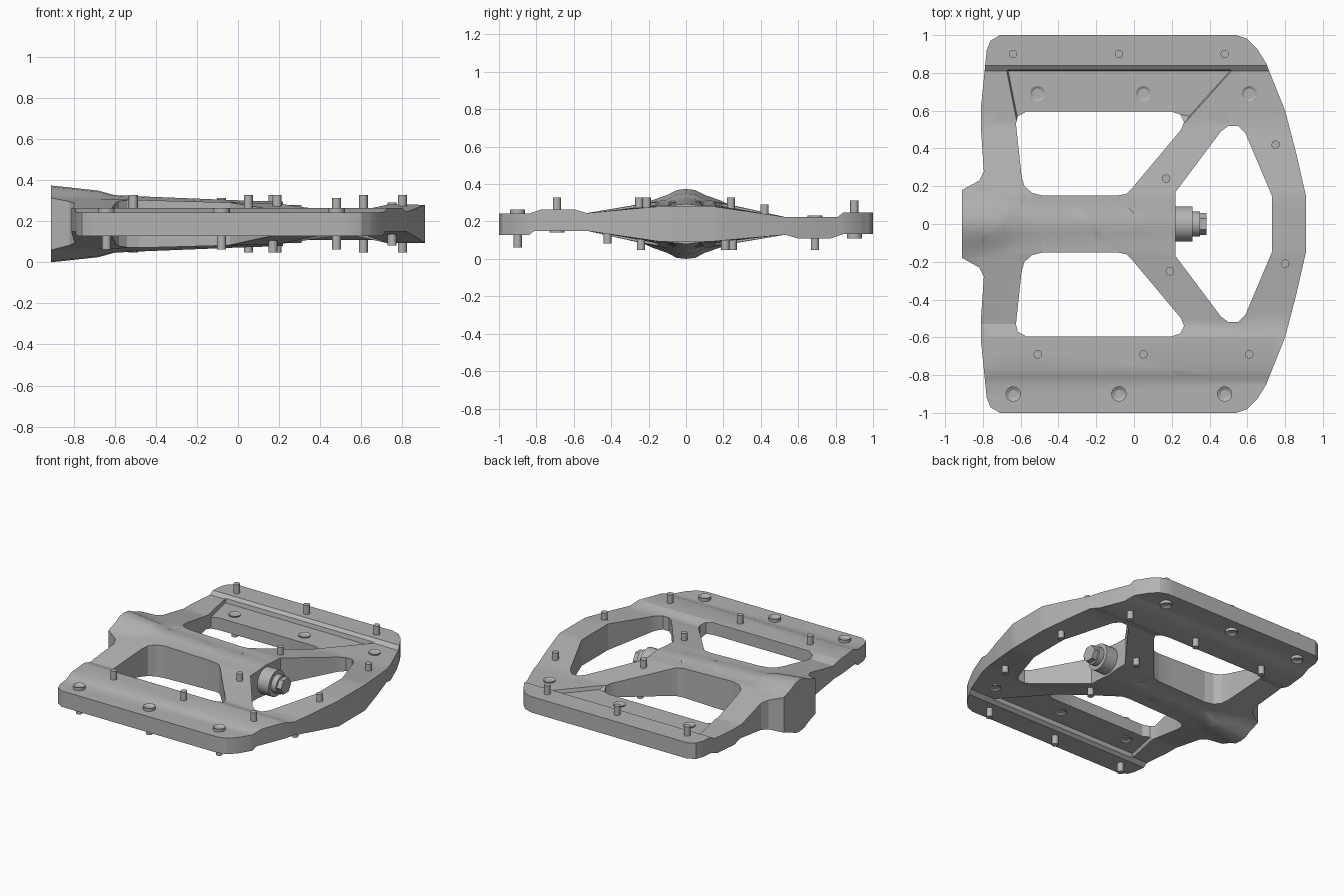
import bpy, bmesh
from math import pi
from mathutils import Matrix, Vector

cube = bpy.data.objects.get("Cube")
if cube:
    bpy.data.objects.remove(cube)

MID = 0.187  # height of the axle line

metal = bpy.data.materials.new("grey metal")
metal.use_nodes = True
metal.diffuse_color = (0.45, 0.45, 0.45, 1)
metal.node_tree.nodes["Principled BSDF"].inputs["Base Color"].default_value = metal.diffuse_color


def finish(bm, name, angle=0.5):
    bmesh.ops.recalc_face_normals(bm, faces=bm.faces[:])
    mesh = bpy.data.meshes.new(name)
    bm.to_mesh(mesh)
    bm.free()
    mesh.materials.append(metal)
    ob = bpy.data.objects.new(name, mesh)
    bpy.context.collection.objects.link(ob)
    bpy.ops.object.select_all(action="DESELECT")
    ob.select_set(True)
    bpy.context.view_layer.objects.active = ob
    bpy.ops.object.shade_smooth_by_angle(angle=angle)
    return ob


def lerp(table, t):
    """Piecewise linear lookup in a list of (position, value)."""
    if t <= table[0][0]:
        return table[0][1]
    for (a, u), (b, v) in zip(table, table[1:]):
        if t <= b:
            return u + (v - u) * (t - a) / (b - a)
    return table[-1][1]


# Plan shapes; the y > 0 half is listed and mirrored
half_outline = [(-.91, .18), (-.82, .23), (-.795, .28), (-.81, .5), (-.81, .62), (-.78, .92),
                (-.76, .97), (-.71, 1), (.54, 1), (.6, .98), (.65, .93), (.7, .85),
                (.8, .6), (.86, .37), (.91, .15)]
half_window = [(.22, .17), (.46, .49), (.5, .52), (.55, .52), (.59, .48), (.73, .15)]
side_window = [(-.625, .53), (-.615, .57), (-.57, .595), (.2, .595), (.245, .58), (.265, .54),
               (.25, .5), (-.01, .19), (-.04, .16), (-.09, .15), (-.48, .15), (-.54, .165),
               (-.58, .2), (-.595, .25)]


def flip(points):
    return [(x, -y) for x, y in reversed(points)]


loops = [half_outline + flip(half_outline), half_window + flip(half_window),
         side_window, flip(side_window)]

# Height tables: rail across y, barrel along x, and barrel across y
front_rail = [(.53, .058), (.6, .078), (.77, .078), (.84, .055), (1, .055)]
back_rail = [(.53, .037), (.81, .037), (.84, .06), (1, .06)]
ridge = [(-.91, .187), (-.68, .162), (-.6, .14), (-.45, .133), (0, .115), (.22, .108)]
crown = [(0, 0), (.05, .006), (.1, .032), (.18, .06)]


def left_edge(y):
    return -.62 - .2 * (y - .56)


def strut_edge(y):
    return .26 + .9 * (y - .53)


def top(x, y):
    """Height of the upper skin above the axle line."""
    a = abs(y)
    rail = back_rail if y > 0 else front_rail
    centre = lerp([(-.7, .122), (.2, .098), (.9, .093)], x)
    h = lerp([(.15, centre)] + rail, a)
    if .55 < y < .812 and left_edge(y) < x < strut_edge(y):
        h = .012  # sunken panel on the rail
    if x < .225 and a < .2:
        h = max(h, lerp(ridge, x) - lerp(crown, a))
    return h


# Body: fill the plan, slice it at every crease, then raise both skins
bm = bmesh.new()
for loop in loops:
    vs = [bm.verts.new((x, y, 0)) for x, y in loop]
    for a, b in zip(vs, vs[1:] + vs[:1]):
        bm.edges.new((a, b))
bmesh.ops.triangle_fill(bm, edges=bm.edges[:], normal=(0, 0, 1))


def cut(point, normal):
    bmesh.ops.bisect_plane(bm, geom=bm.verts[:] + bm.edges[:] + bm.faces[:], dist=1e-5,
                           plane_co=(*point, 0), plane_no=(*normal, 0))


creases = (.05, .1, .15, .18, .25, .35, .45, .53, .6, .77, .81, .816, .84)
for s in (1, -1):
    for y in creases:
        cut((0, s * y), (0, 1))
    for d in (-.004, .004):
        cut((left_edge(.6) + d, s * .6), (1, s * .2))
        cut((strut_edge(.6) + d, s * .6), (1, -s * .9))
cut((0, 0), (0, 1))
for x in (-.8, -.68, -.6, -.45, -.2, 0, .22, .228, .5, .73):
    cut((x, 0), (1, 0))
bmesh.ops.triangulate(bm, faces=bm.faces[:])

lower = {v: bm.verts.new((v.co.x, v.co.y, MID - top(v.co.x, -v.co.y))) for v in bm.verts[:]}
skin = bm.faces[:]
rim = [e for e in bm.edges if len(e.link_faces) == 1]
for f in skin:
    bm.faces.new([lower[v] for v in reversed(f.verts)])
for e in rim:
    a, b = e.verts
    bm.faces.new((a, b, lower[b], lower[a]))
for v in lower:
    v.co.z = MID + top(v.co.x, v.co.y)
finish(bm, "pedal_body", 0.4)


def cylinder(bm, centre, radius, length, sides, turn=Matrix()):
    m = Matrix.Translation(centre) @ turn
    return bmesh.ops.create_cone(bm, cap_ends=True, segments=sides, radius1=radius,
                                 radius2=radius, depth=length, matrix=m)["verts"]


# Axle stub with collar, washer and hexagonal nut
along_x = Matrix.Rotation(pi / 2, 4, "Y")
for name, x0, x1, r, sides in (("axle_collar", .2, .31, .093, 32),
                               ("axle_washer", .31, .35, .065, 32),
                               ("axle_nut", .35, .385, .058, 6)):
    bm = bmesh.new()
    cylinder(bm, ((x0 + x1) / 2, 0, MID), r, x1 - x0, sides, along_x)
    finish(bm, name)

# Grip pins: position, tip height above axle line, and whether a head shows
pins = [(x, .9, .125, True) for x in (-.64, -.08, .48)]
pins += [(x, -.69, .14, True) for x in (-.51, .05, .61)]
pins += [(.17, .24, .14, False), (.19, -.25, .14, False),
         (.75, .42, .105, False), (.8, -.21, .14, False)]


def make_pin(name, x, y, tip, head, under):
    bm = bmesh.new()
    cylinder(bm, (x, y, tip / 2), .022, tip, 16)
    if head:
        # Socket head on the opposite skin
        seat = -top(x, -y)
        proud = .022 if y > 0 else .008
        vs = cylinder(bm, (x, y, seat - proud / 2 + .01), .04, proud + .02, 24)
        faces = {f for v in vs for f in v.link_faces}
        cap = min(faces, key=lambda f: f.calc_center_median().z)
        bmesh.ops.inset_individual(bm, faces=[cap], thickness=.019)
        bmesh.ops.translate(bm, verts=cap.verts[:], vec=(0, 0, .012))
    if under:
        bmesh.ops.rotate(bm, verts=bm.verts[:], cent=(0, 0, 0),
                         matrix=Matrix.Rotation(pi, 3, "X"))
    bmesh.ops.translate(bm, verts=bm.verts[:], vec=Vector((0, 0, MID)))
    finish(bm, name)


for i, pin in enumerate(pins, 1):
    make_pin(f"upper_pin_{i}", *pin, False)
    make_pin(f"lower_pin_{i}", *pin, True)
